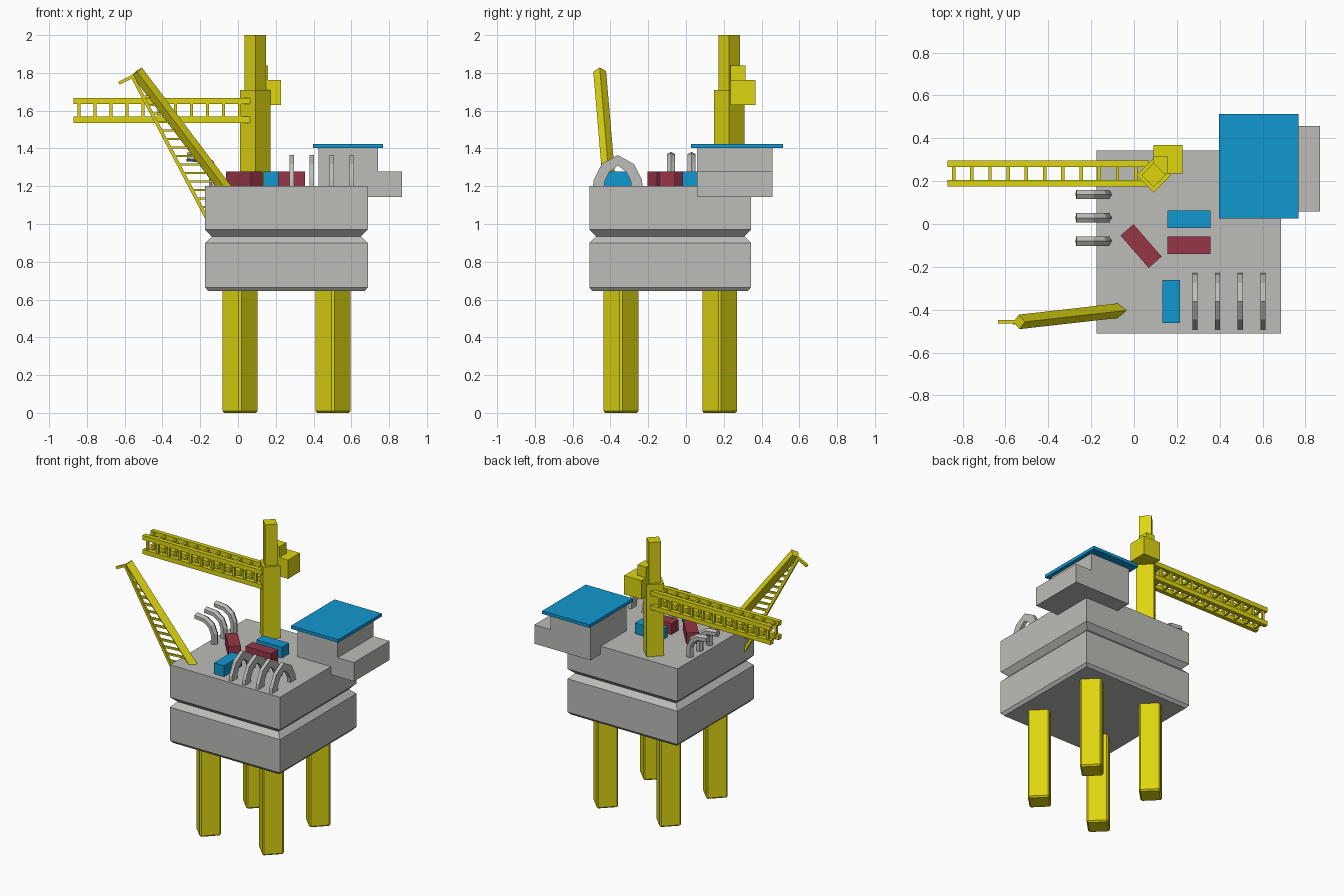
import bpy, bmesh, math
from mathutils import Vector, Matrix

if "Cube" in bpy.data.objects:
    bpy.data.objects.remove(bpy.data.objects["Cube"])


def material(name, r, g, b):
    lin = [((c / 255 + 0.055) / 1.055) ** 2.4 if c > 10 else c / 255 / 12.92 for c in (r, g, b)]
    m = bpy.data.materials.new(name)
    m.diffuse_color = (*lin, 1)
    m.use_nodes = True
    m.node_tree.nodes["Principled BSDF"].inputs["Base Color"].default_value = m.diffuse_color
    return m


YELLOW = material("yellow", 222, 214, 16)
GREY = material("grey", 188, 188, 184)
BLUE = material("blue", 17, 152, 208)
RED = material("dark red", 150, 54, 72)


def finish(name, bm, mat, bevel=0):
    bmesh.ops.recalc_face_normals(bm, faces=bm.faces)
    me = bpy.data.meshes.new(name)
    bm.to_mesh(me)
    bm.free()
    me.materials.append(mat)
    ob = bpy.data.objects.new(name, me)
    bpy.context.collection.objects.link(ob)
    if bevel:
        mod = ob.modifiers.new("bevel", 'BEVEL')
        mod.width, mod.segments = bevel, 1
    return ob


def add_box(bm, lo, hi, turn=0):
    lo, hi = Vector(lo), Vector(hi)
    m = (Matrix.Translation((lo + hi) / 2) @ Matrix.Rotation(math.radians(turn), 4, 'Z')
         @ Matrix.Diagonal((*(hi - lo), 1)))
    bmesh.ops.create_cube(bm, size=1, matrix=m)


def box(name, mat, lo, hi, turn=0, bevel=0):
    bm = bmesh.new()
    add_box(bm, lo, hi, turn)
    return finish(name, bm, mat, bevel)


def add_bar(bm, p, q, w, roll=0, hint=(0, 1, 0)):
    """Square bar of side w between two points."""
    p, q = Vector(p), Vector(q)
    d = (q - p).normalized()
    s = d.cross(Vector(hint)).normalized()
    u = s.cross(d)
    rot = Matrix((s, u, d)).transposed().to_4x4()
    m = (Matrix.Translation((p + q) / 2) @ rot @ Matrix.Rotation(math.radians(roll), 4, 'Z')
         @ Matrix.Diagonal((w, w, (q - p).length, 1)))
    bmesh.ops.create_cube(bm, size=1, matrix=m)


# Hull: stacked square rings with a waist groove
X0, X1, Y0, Y1 = -0.174, 0.687, -0.512, 0.344
bm = bmesh.new()
rings = []
for z, i in ((0.645, 0.016), (0.665, 0), (0.9, 0), (0.935, 0.035), (0.97, 0), (1.2, 0)):
    rings.append([bm.verts.new((x, y, z)) for x, y in
                  ((X0 + i, Y0 + i), (X1 - i, Y0 + i), (X1 - i, Y1 - i), (X0 + i, Y1 - i))])
for a, b in zip(rings, rings[1:]):
    for k in range(4):
        bm.faces.new((a[k], a[(k + 1) % 4], b[(k + 1) % 4], b[k]))
bm.faces.new(rings[0])
bm.faces.new(rings[-1])
finish("hull", bm, GREY)

# Legs: diamond-set square columns
for xn, x in (("left", 0.011), ("right", 0.503)):
    for yn, y in (("front", -0.344), ("back", 0.178)):
        box(f"{yn}_{xn}_leg", YELLOW, (x - .07, y - .07, 0), (x + .07, y + .07, 0.68), 45, 0.01)

# Tower crane: mast, counterweight, lattice jib
MX, MY = 0.092, 0.228
box("lower_mast", YELLOW, (MX - .057, MY - .057, 1.19), (MX + .057, MY + .057, 1.71), 45)
box("upper_mast", YELLOW, (MX - .04, MY - .04, 1.7), (MX + .04, MY + .04, 2.0), 45)
box("counterweight", YELLOW, (.092, .236, 1.63), (.227, .368, 1.763))
box("winch_box", YELLOW, (.092, .236, 1.75), (.158, .315, 1.838))
bm = bmesh.new()
ys, zs = (0.191, 0.281), (1.552, 1.652)
for y in ys:
    for z in zs:
        add_box(bm, (-0.87, y - .015, z - .016), (0.07, y + .015, z + .016))
for k in range(11):
    x = -0.842 + 0.085 * k
    for y in ys:
        add_box(bm, (x - .008, y - .008, zs[0]), (x + .008, y + .008, zs[1]))
    for z in zs:
        add_box(bm, (x - .008, ys[0], z - .008), (x + .008, ys[1], z + .008))
finish("tower_crane_jib", bm, YELLOW)


# Leaning crane: diamond boom, thin lower rail, rungs and hook arm
def plane_point(x, z):
    return Vector((x, -0.405 + 0.113 * (x + 0.077), z))


bm = bmesh.new()
top, foot = plane_point(-0.536, 1.808), plane_point(-0.047, 1.16)
add_bar(bm, foot, top, 0.048, 45)
rail_top, rail_foot = plane_point(-0.556, 1.775), plane_point(-0.16, 1.02)
add_bar(bm, rail_foot, rail_top, 0.018)
for k in range(14):
    z = 1.09 + 0.045 * k
    a = rail_foot.lerp(rail_top, (z - rail_foot.z) / (rail_top.z - rail_foot.z))
    b = foot.lerp(top, (z - foot.z) / (top.z - foot.z))
    add_bar(bm, a, b, 0.013)
add_bar(bm, (-0.63, -0.456, 1.745), (-0.54, -0.456, 1.79), 0.017)
finish("leaning_crane", bm, YELLOW)

# Bent vent pipes: six-sided sweep
PATH = [(-0.128, 1.19), (-0.13, 1.27), (-0.15, 1.318), (-0.195, 1.35), (-0.27, 1.357)]
for n, y in enumerate((-0.08, 0.029, 0.138)):
    bm = bmesh.new()
    rings = []
    for i, (x, z) in enumerate(PATH):
        a, b = Vector(PATH[max(i - 1, 0)]), Vector(PATH[min(i + 1, len(PATH) - 1)])
        t = (b - a).normalized()
        ring = []
        for k in range(6):
            c, s = math.cos(k * math.pi / 3) * .025, math.sin(k * math.pi / 3) * .025
            ring.append(bm.verts.new((x + t.y * c, y + s, z - t.x * c)))
        rings.append(ring)
    for a, b in zip(rings, rings[1:]):
        for k in range(6):
            bm.faces.new((a[k], a[(k + 1) % 6], b[(k + 1) % 6], b[k]))
    bm.faces.new(rings[0])
    bm.faces.new(rings[-1])
    finish(f"vent_pipe_{n + 1}", bm, GREY)

# Arched pipes: half profile mirrored, bridged to a thin arch
OUTER = [(.133, -.01), (.127, .035), (.085, .118), (0, .165)]
INNER = [(.072, -.01), (.068, .03), (.045, .075), (0, .11)]
full = lambda h: [(-a, b) for a, b in h] + [(a, b) for a, b in reversed(h[:-1])]
for n, x in enumerate((0.285, 0.39, 0.496, 0.602)):
    bm = bmesh.new()
    rings = []
    for (oy, oz), (iy, iz) in zip(full(OUTER), full(INNER)):
        rings.append([bm.verts.new((x + dx, -0.361 + py, 1.2 + pz)) for dx, py, pz in
                      ((-.012, oy, oz), (.012, oy, oz), (.012, iy, iz), (-.012, iy, iz))])
    for a, b in zip(rings, rings[1:]):
        for k in range(4):
            bm.faces.new((a[k], a[(k + 1) % 4], b[(k + 1) % 4], b[k]))
    bm.faces.new(rings[0])
    bm.faces.new(rings[-1])
    finish(f"arched_pipe_{n + 1}", bm, GREY)

# Cargo containers
for name, mat, x, y, turn in (("red_container", RED, .256, -.099, 0),
                              ("blue_container", BLUE, .256, .022, 0),
                              ("turned_red_container", RED, .033, -.103, -49),
                              ("front_blue_container", BLUE, .174, -.362, 90)):
    box(name, mat, (x - .1, y - .04, 1.19), (x + .1, y + .04, 1.277), turn)

# Cabin and helipad roof
box("cabin_base", GREY, (.427, .058, 1.143), (.868, .457, 1.277))
box("cabin_upper", GREY, (.427, .058, 1.25), (.74, .457, 1.41))
box("cabin_roof", BLUE, (.397, .026, 1.402), (.767, .513, 1.424))
